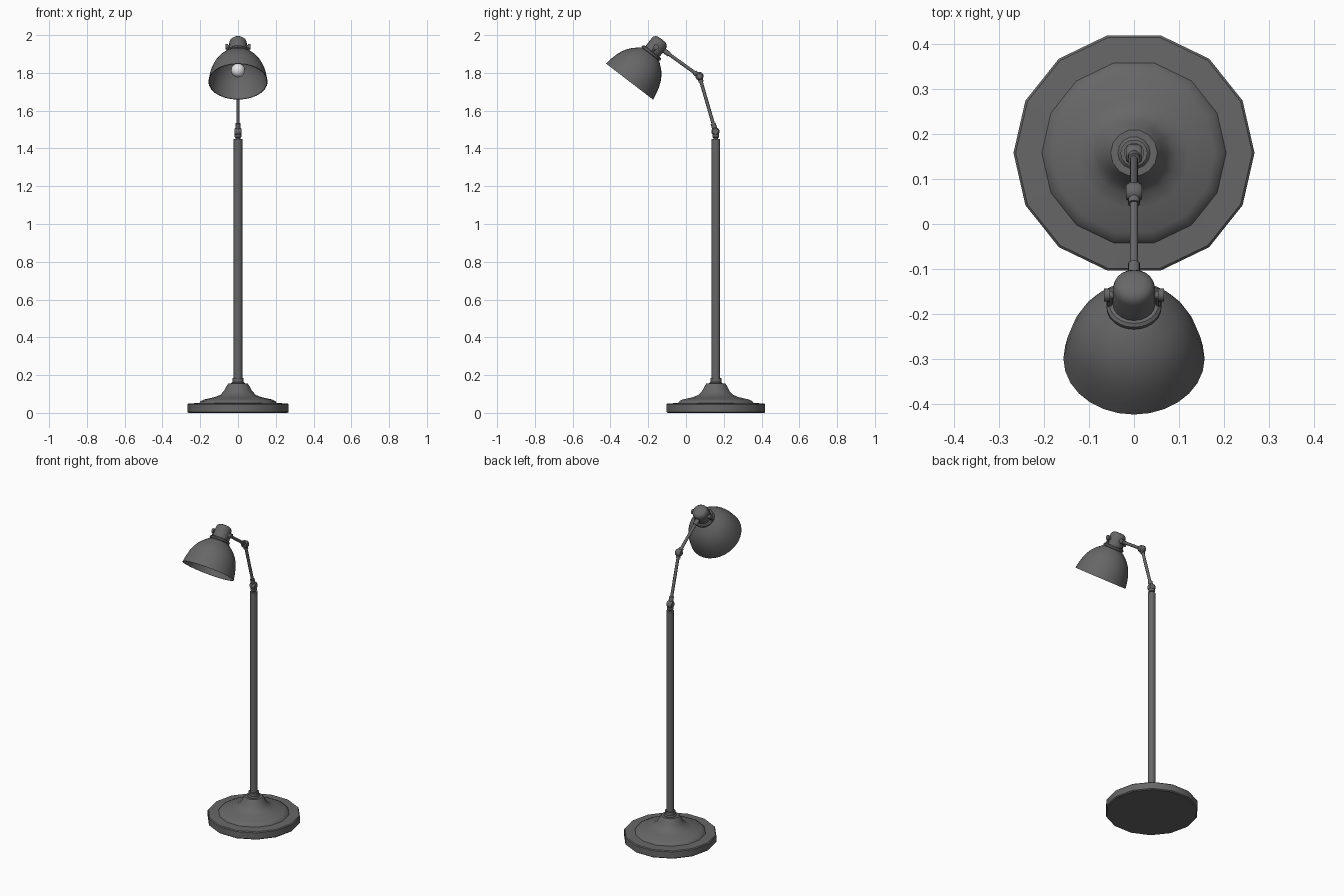
import bpy, bmesh, math
from mathutils import Vector, Matrix

cube = bpy.data.objects.get("Cube")
if cube:
    bpy.data.objects.remove(cube, do_unlink=True)


def material(name, colour):
    m = bpy.data.materials.new(name)
    m.use_nodes = True
    m.diffuse_color = colour
    bsdf = next(n for n in m.node_tree.nodes if n.type == 'BSDF_PRINCIPLED')
    bsdf.inputs["Base Color"].default_value = colour
    return m


grey = material("dark grey metal", (0.135, 0.135, 0.135, 1))
white = material("bulb white", (0.8, 0.8, 0.8, 1))


def lathe(name, profile, origin, axis=(0, 0, 1), sides=16, mat=grey):
    """Turn (radius, height) points round an axis starting at origin."""
    bm = bmesh.new()
    verts = [bm.verts.new((r, 0, h)) for r, h in profile]
    edges = [bm.edges.new(pair) for pair in zip(verts, verts[1:])]
    bmesh.ops.spin(bm, geom=verts + edges, cent=(0, 0, 0), axis=(0, 0, 1),
                   angle=math.tau, steps=sides, use_merge=True)
    bmesh.ops.remove_doubles(bm, verts=bm.verts, dist=0.0001)
    bmesh.ops.recalc_face_normals(bm, faces=bm.faces)
    mesh = bpy.data.meshes.new(name)
    bm.to_mesh(mesh)
    bm.free()
    mesh.materials.append(mat)
    mesh.shade_smooth()
    mesh.set_sharp_from_angle(angle=math.radians(40))
    obj = bpy.data.objects.new(name, mesh)
    turn = Vector(axis).to_track_quat('Z', 'Y').to_matrix().to_4x4()
    if tuple(axis) == (0, 0, 1):
        turn = Matrix.Identity(4)
    obj.matrix_world = Matrix.Translation(origin) @ turn
    bpy.context.collection.objects.link(obj)
    return obj


def rod(name, start, end, radius, sides=12):
    start, end = Vector(start), Vector(end)
    length = (end - start).length
    return lathe(name, [(0, 0), (radius, 0), (radius, length), (0, length)],
                 start, end - start, sides)


def joint(name, centre, r=0.022, half=0.018):
    """Rounded barrel lying across the arm."""
    lathe(name, [(0, -half), (r * 0.7, -half), (r, -half * 0.55),
                 (r, half * 0.55), (r * 0.7, half), (0, half)],
          centre, (1, 0, 0), 14)


# Weighted base and pole
foot = Vector((0, 0.158, 0))
lathe("base", [(0, 0), (0.262, 0), (0.268, 0.005), (0.268, 0.045), (0.263, 0.05),
               (0.205, 0.052), (0.198, 0.062), (0.18, 0.071), (0.125, 0.083),
               (0.095, 0.095), (0.075, 0.115), (0.062, 0.14), (0.052, 0.155),
               (0, 0.155)], foot, sides=14)
lathe("pole_collar", [(0, 0.15), (0.036, 0.15), (0.036, 0.158), (0.03, 0.164),
                      (0.03, 0.185), (0, 0.185)], foot, sides=14)
lathe("pole", [(0, 0.18), (0.0225, 0.18), (0.0225, 1.45), (0, 1.45)], foot, sides=14)
lathe("pole_neck", [(0, 1.445), (0.012, 1.445), (0.012, 1.455), (0.018, 1.46),
                    (0.018, 1.475), (0, 1.48)], foot)

# Jointed arm
shoulder = Vector((0, 0.156, 1.49))
elbow = Vector((0, 0.071, 1.783))
wrist = Vector((0, -0.118, 1.919))
joint("shoulder_joint", shoulder)
joint("elbow_joint", elbow)
rod("lower_arm", shoulder, elbow, 0.009)
rod("upper_arm", elbow, wrist, 0.009)
for name, a, b, near, far in (("shoulder_sleeve", shoulder, elbow, 0.015, 0.045),
                              ("elbow_lower_sleeve", elbow, shoulder, 0.015, 0.032),
                              ("elbow_upper_sleeve", elbow, wrist, 0.015, 0.032),
                              ("wrist_sleeve", wrist, elbow, -0.01, 0.036)):
    d = (b - a).normalized()
    rod(name, a + d * near, a + d * far, 0.0135)

# Tilted head, measured along its axis from the centre of the shade rim
rim = Vector((0, -0.299, 1.754))
tilt = Vector((0, 0.608, 0.794))
outer = [(0, 0.19), (0.05, 0.187), (0.064, 0.178), (0.095, 0.152), (0.115, 0.128),
         (0.13, 0.102), (0.142, 0.072), (0.151, 0.036), (0.157, 0)]
inner = [(max(r - 0.004, 0), max(h - 0.004, 0)) for r, h in reversed(outer)]
lathe("lamp_shade", outer + inner, rim, tilt, 28)
lathe("shade_flange", [(0, 0.18), (0.054, 0.18), (0.061, 0.186), (0.061, 0.194),
                       (0.055, 0.2), (0, 0.2)], rim, tilt, 24)
lathe("socket_cap", [(0, 0.19), (0.047, 0.19), (0.047, 0.255), (0.044, 0.267),
                     (0.036, 0.276), (0.022, 0.281), (0, 0.282)], rim, tilt, 20)

# Pivot screws on both sides of the cap
pivot = rim + tilt * 0.232
for side, x in (("left", 1), ("right", -1)):
    across = Vector((x, 0, 0))
    rod(side + "_pivot_pin", pivot + across * 0.04, pivot + across * 0.056, 0.009)
    rod(side + "_pivot_knob", pivot + across * 0.053, pivot + across * 0.067, 0.014)
    rod(side + "_bracket", pivot + across * 0.054 - tilt * 0.042,
        pivot + across * 0.054, 0.007, 8)

# Bulb and its holder
lathe("bulb_holder", [(0, 0.12), (0.02, 0.12), (0.024, 0.186), (0, 0.186)], rim, tilt)
bulb = [(0.037 * math.sin(a), 0.075 - 0.037 * math.cos(a))
        for a in (math.pi * i / 10 for i in range(9))]
lathe("bulb", bulb + [(0.017, 0.122), (0, 0.122)], rim, tilt, 18, white)
